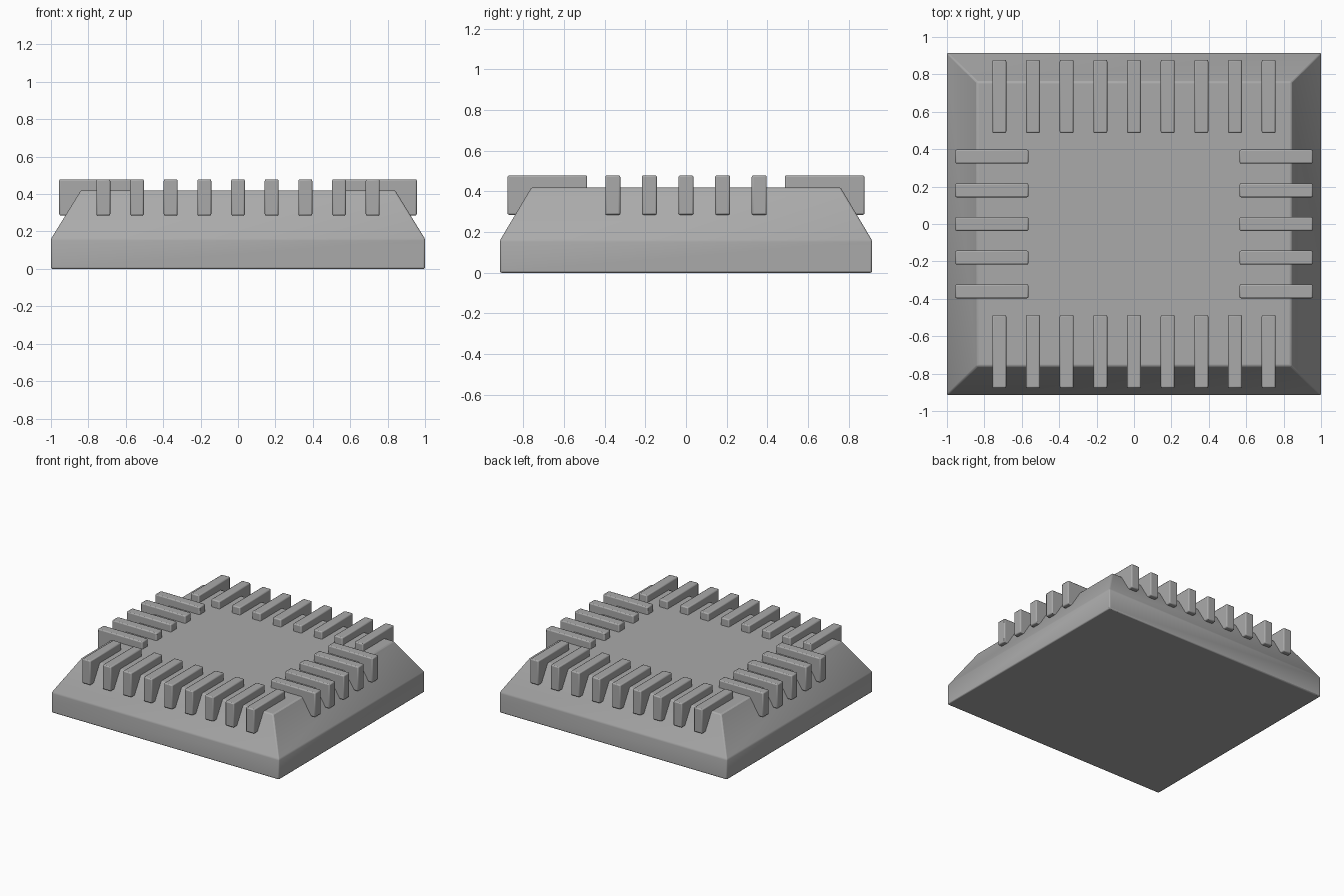
import bpy
import bmesh

old = bpy.data.objects.get("Cube")
if old:
    bpy.data.objects.remove(old, do_unlink=True)

grey = bpy.data.materials.new("mid_grey")
grey.use_nodes = True
colour = (0.4, 0.4, 0.4, 1)
grey.diffuse_color = colour
grey.node_tree.nodes["Principled BSDF"].inputs["Base Color"].default_value = colour


def finish(name, bm, bevel):
    """Turn a bmesh into a softly bevelled object."""
    bmesh.ops.recalc_face_normals(bm, faces=bm.faces)
    mesh = bpy.data.meshes.new(name)
    bm.to_mesh(mesh)
    bm.free()
    mesh.materials.append(grey)
    obj = bpy.data.objects.new(name, mesh)
    bpy.context.collection.objects.link(obj)
    mod = obj.modifiers.new("soft_edges", "BEVEL")
    mod.width = bevel
    mod.segments = 2
    mod.limit_method = "ANGLE"
    mod.angle_limit = 0.4
    bpy.context.view_layer.objects.active = obj
    obj.select_set(True)
    bpy.ops.object.shade_smooth_by_angle(angle=0.6)
    obj.select_set(False)
    return obj


def box(name, centre, size, bevel):
    bm = bmesh.new()
    bmesh.ops.create_cube(bm, size=1)
    bmesh.ops.scale(bm, vec=size, verts=bm.verts)
    bmesh.ops.translate(bm, vec=centre, verts=bm.verts)
    return finish(name, bm, bevel)


# Base: upright plinth whose shoulders slope in to a flat top
bm = bmesh.new()
rings = []
for half_x, half_y, z in ((1, 0.915, 0), (1, 0.915, 0.16), (0.84, 0.76, 0.42)):
    rings.append([bm.verts.new((sx * half_x, sy * half_y, z))
                  for sx, sy in ((-1, -1), (1, -1), (1, 1), (-1, 1))])
for low, high in zip(rings, rings[1:]):
    for i in range(4):
        j = (i + 1) % 4
        bm.faces.new((low[i], low[j], high[j], high[i]))
bm.faces.new(rings[0])
bm.faces.new(rings[-1])
finish("base", bm, 0.008)

# Raised bars overhanging all four edges
pitch, width, length, height, mid_z = 0.18, 0.074, 0.392, 0.194, 0.382
for side, label in ((-1, "front"), (1, "back")):
    for i in range(-4, 5):
        box(f"{label}_bar_{i + 5}", (i * pitch, side * 0.682, mid_z),
            (width, length, height), 0.008)
for side, label in ((-1, "right"), (1, "left")):
    for i in range(-2, 3):
        box(f"{label}_bar_{i + 3}", (side * 0.76, i * pitch, mid_z),
            (length, width, height), 0.008)
